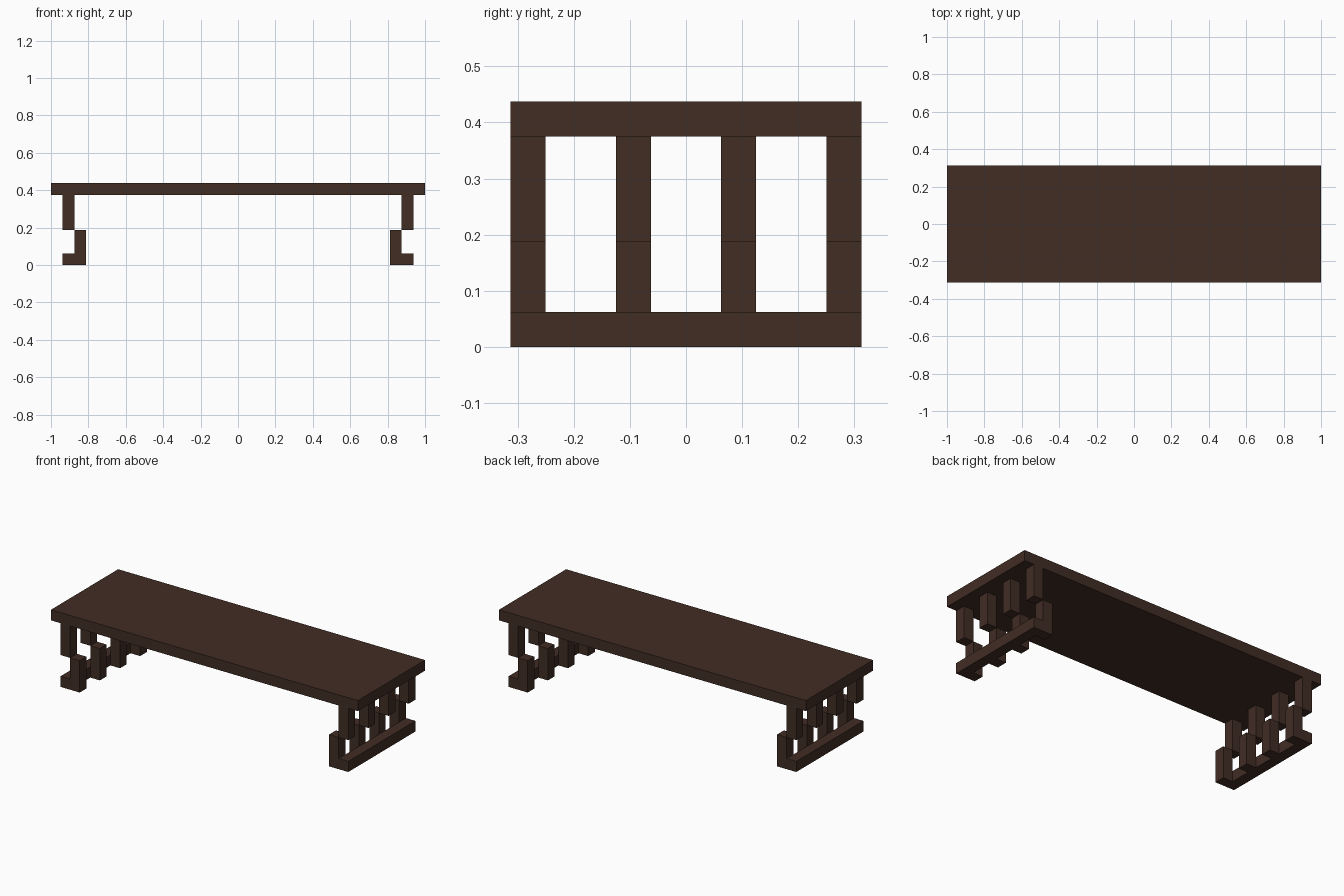
import bpy
import bmesh
from mathutils import Matrix, Vector

cube = bpy.data.objects.get("Cube")
if cube:
    bpy.data.objects.remove(cube, do_unlink=True)

U = 1 / 16  # thickness of every plank and post

wood = bpy.data.materials.new("dark_brown_wood")
wood.use_nodes = True
colour = (0.053, 0.026, 0.0172, 1)
wood.diffuse_color = colour
wood.node_tree.nodes["Principled BSDF"].inputs["Base Color"].default_value = colour


def box(name, low, high):
    """Box between two corners, given in plank thicknesses."""
    low, high = Vector(low) * U, Vector(high) * U
    bm = bmesh.new()
    bmesh.ops.create_cube(
        bm, size=1,
        matrix=Matrix.Translation((low + high) / 2) @ Matrix.Diagonal((*(high - low), 1)))
    mesh = bpy.data.meshes.new(name)
    bm.to_mesh(mesh)
    bm.free()
    mesh.materials.append(wood)
    obj = bpy.data.objects.new(name, mesh)
    bpy.context.collection.objects.link(obj)
    return obj


# Table top
box("table_top", (-16, -5, 6), (16, 5, 7))

# Stepped legs and foot rail at each end
for side, sign in (("left", 1), ("right", -1)):
    def end_box(name, x, y0, y1, z0, z1):
        xa, xb = sorted((sign * x, sign * (x + 1)))
        box(f"{side}_{name}", (xa, y0, z0), (xb, y1, z1))

    end_box("foot_rail", 14, -5, 5, 0, 1)
    for i, y in enumerate((-5, -2, 1, 4), start=1):
        end_box(f"upper_post_{i}", 14, y, y + 1, 3, 6)
        end_box(f"lower_post_{i}", 13, y, y + 1, 0, 3)
